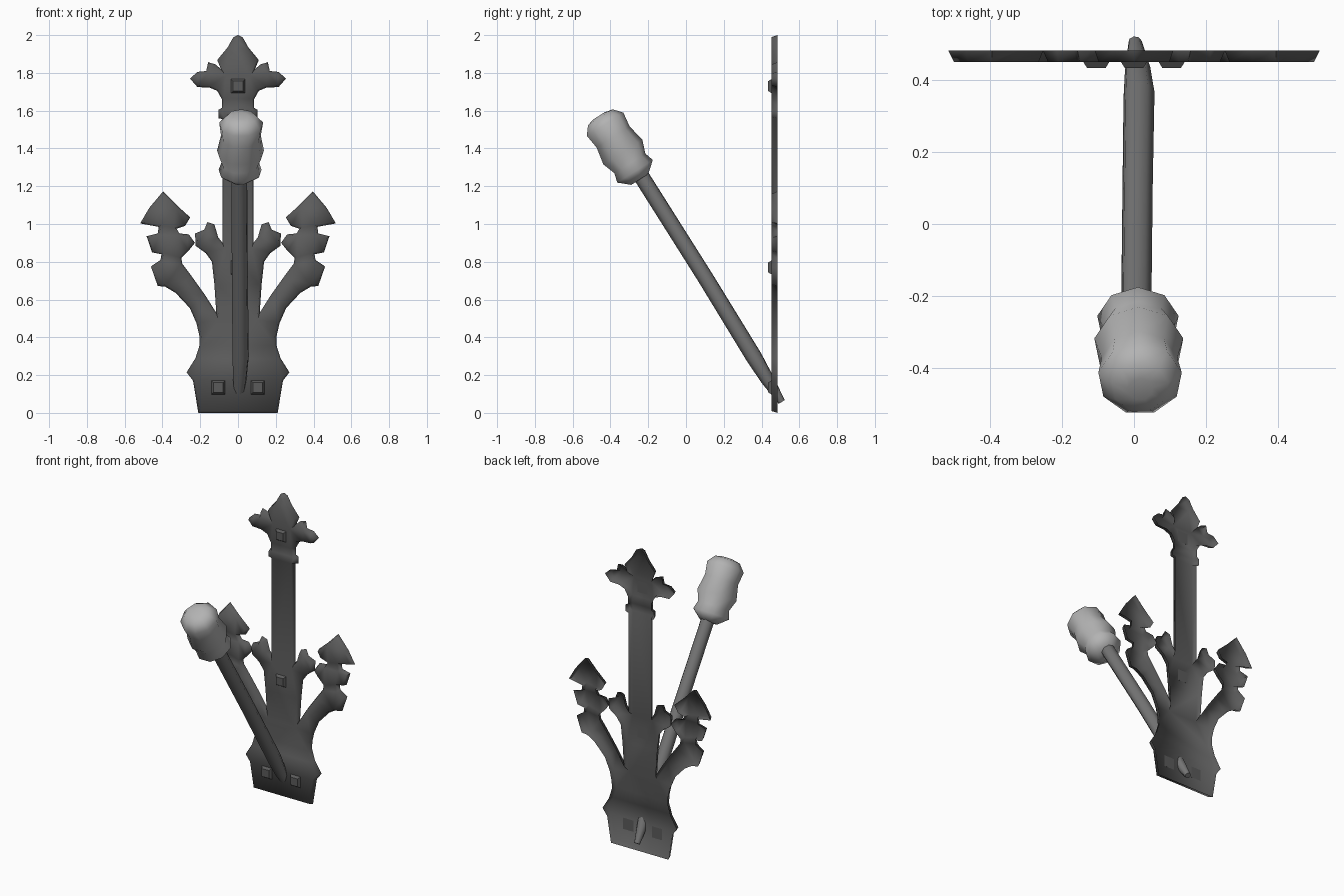
import bpy, bmesh, math
from mathutils import Vector

if "Cube" in bpy.data.objects:
    bpy.data.objects.remove(bpy.data.objects["Cube"])


def material(name, grey):
    m = bpy.data.materials.new(name)
    m.diffuse_color = (grey, grey, grey, 1)
    m.use_nodes = True
    m.node_tree.nodes["Principled BSDF"].inputs["Base Color"].default_value = m.diffuse_color
    return m


IRON = material("dark_iron", .105)
SHAFT = material("dark_shaft", .18)
CLOTH = material("grey_cloth", .45)


def finish(name, bm, mat, smooth=None, recalc=True):
    if recalc:
        bmesh.ops.recalc_face_normals(bm, faces=bm.faces)
    me = bpy.data.meshes.new(name)
    bm.to_mesh(me)
    bm.free()
    me.materials.append(mat)
    ob = bpy.data.objects.new(name, me)
    bpy.context.collection.objects.link(ob)
    if smooth:
        bpy.ops.object.select_all(action='DESELECT')
        ob.select_set(True)
        bpy.context.view_layer.objects.active = ob
        bpy.ops.object.shade_smooth_by_angle(angle=math.radians(smooth))
    return ob


def loft(name, rings, sides, axis, mat, smooth):
    """Skin round rings (centre, radius), all square to one axis."""
    bm = bmesh.new()
    axis = Vector(axis).normalized()
    u = Vector((1, 0, 0))
    v = axis.cross(u)
    loops = []
    for c, r in rings:
        angles = [2 * math.pi * (i + 0.25) / sides for i in range(sides)]
        loops.append([bm.verts.new(Vector(c) + r * (math.cos(a) * u + math.sin(a) * v))
                      for a in angles])
    for a, b in zip(loops, loops[1:]):
        for i in range(sides):
            j = (i + 1) % sides
            bm.faces.new((a[i], a[j], b[j], b[i]))
    bm.faces.new(loops[0])
    bm.faces.new(loops[-1])
    return finish(name, bm, mat, smooth)


# Ornamental wall plate: right half of the outline, bottom to top
BACK, FRONT = 0.484, 0.452
half = [
    (.21, 0), (.238, .17), (.272, .215), (.225, .29), (.203, .36), (.205, .41),
    (.22, .475), (.255, .555), (.33, .635), (.385, .668), (.425, .672),
    # outer leaf
    (.461, .775), (.41, .81), (.405, .84), (.455, .85), (.484, .935),
    (.425, .95), (.42, .985), (.518, 1.003), (.47, 1.085), (.396, 1.173),
    (.325, 1.10), (.253, 1.035), (.28, .99), (.325, .975), (.31, .95),
    (.26, .945), (.228, .90), (.26, .86), (.30, .82), (.295, .79),
    (.25, .73), (.175, .625), (.115, .53),
    # inner leaf
    (.125, .68), (.138, .80), (.17, .845), (.225, .885), (.227, .95),
    (.178, .97), (.162, 1.01), (.125, .998), (.105, .93), (.082, .90),
    # stem, collar and crown
    (.082, 1.555), (.103, 1.56), (.103, 1.605), (.085, 1.615), (.085, 1.66),
    (.11, 1.705), (.15, 1.722), (.215, 1.725), (.254, 1.77), (.215, 1.805),
    (.168, 1.81), (.158, 1.857), (.12, 1.845), (.09, 1.82), (.11, 1.868),
    (.055, 1.935), (.025, 1.988),
]
outline = half + [(0, 2.0)] + [(-x, z) for x, z in reversed(half)]
bm = bmesh.new()
face = bm.faces.new([bm.verts.new((x, BACK, z)) for x, z in outline])
face.normal_update()
# front face with a sloping rim; the side against the wall stays open
bmesh.ops.inset_region(bm, faces=[face], thickness=0.01,
                       use_even_offset=True, use_boundary=True)
for v in face.verts:
    v.co.y = FRONT
bmesh.ops.triangulate(bm, faces=[f for f in bm.faces if len(f.verts) > 4])
finish("wall_plate", bm, IRON, 89, recalc=False)

# Square tapered rivets
for i, (x, z) in enumerate([(0, 1.73), (0, .77), (-.105, .135), (.105, .135)]):
    bm = bmesh.new()
    bmesh.ops.create_cube(bm, size=1)
    for v in bm.verts:
        front = v.co.y < 0
        w = .052 if front else .074
        v.co = (x + v.co.x * w, .435 if front else .453, z + v.co.z * w)
    finish(f"rivet_{i + 1}", bm, IRON)

# Slanted shaft, tapering to a tip that pierces the plate
AXIS = Vector((0, -.537, .844))
loft("torch_shaft", [((.003, .507, .058), .019), ((.010, .432, .175), .036),
                     ((.014, .36, .295), .044), ((.010, .10, .72), .043),
                     ((.006, -.26, 1.29), .043)], 8, AXIS, SHAFT, 50)

# Bulging wrapped head: (distance along axis, radius)
base = Vector((.01, -.246, 1.235))
profile = [(0, .055), (.05, .115), (.10, .1), (.17, .126), (.265, .107),
           (.345, .118), (.39, .08), (.40, .035)]
loft("torch_head", [(base + AXIS * t + Vector((.02 * t, 0, 0)), r) for t, r in profile],
     9, AXIS, CLOTH, 75)
